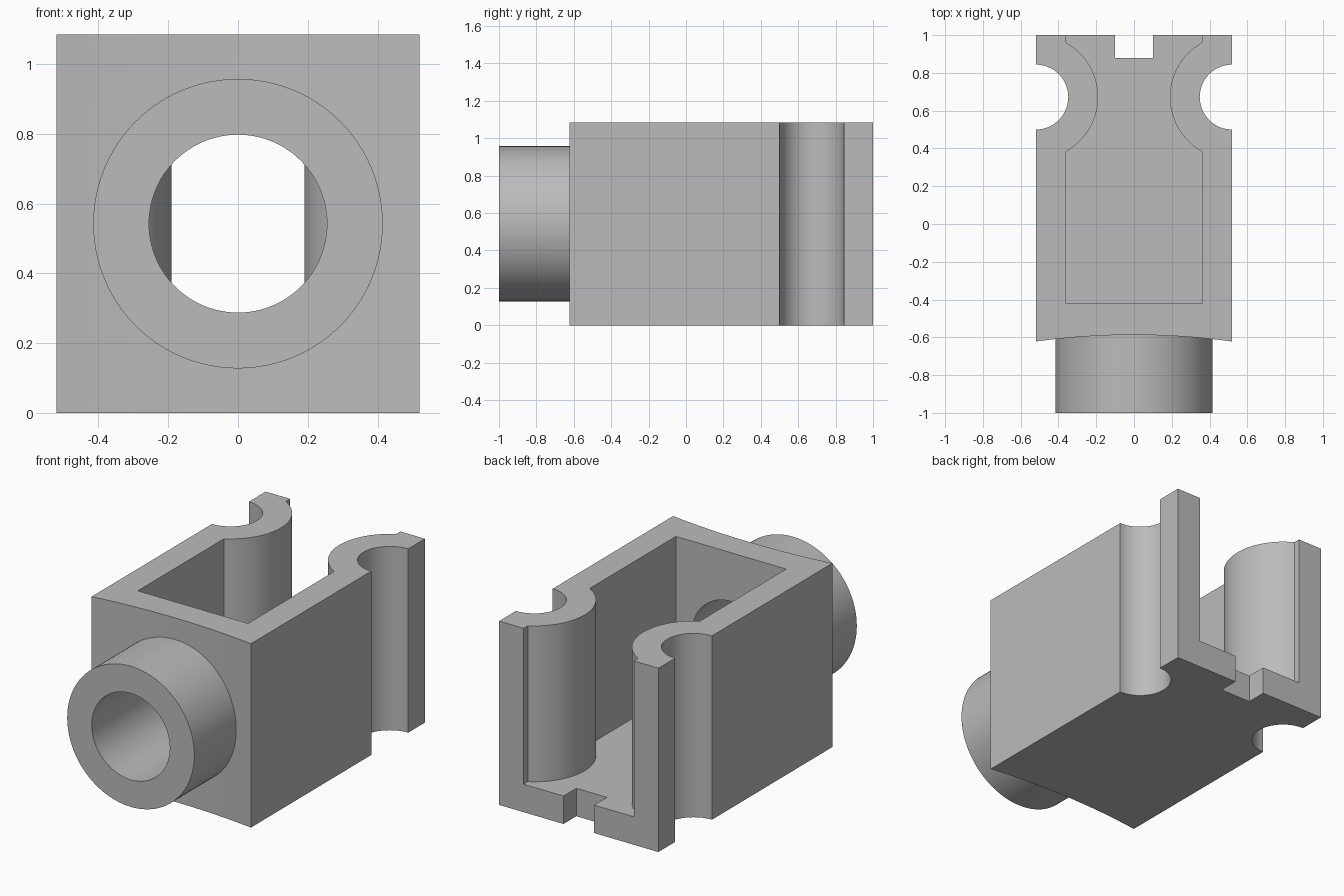
import bpy, bmesh, math
from mathutils import Matrix

HALF_W, HEIGHT, WALL, FLOOR = 0.52, 1.085, 0.16, 0.165
INNER = HALF_W - WALL
POST_Y, GROOVE_R, POST_R = 0.672, 0.172, 0.33
AXIS_Z = HEIGHT / 2

cube = bpy.data.objects.get("Cube")
if cube:
    bpy.data.objects.remove(cube, do_unlink=True)

grey = bpy.data.materials.new("plain grey")
grey.use_nodes = True
colour = (0.5, 0.5, 0.5, 1)
grey.diffuse_color = colour
grey.node_tree.nodes["Principled BSDF"].inputs["Base Color"].default_value = colour


def make_object(name, bm):
    bmesh.ops.recalc_face_normals(bm, faces=bm.faces)
    mesh = bpy.data.meshes.new(name)
    bm.to_mesh(mesh)
    bm.free()
    mesh.materials.append(grey)
    obj = bpy.data.objects.new(name, mesh)
    bpy.context.collection.objects.link(obj)
    return obj


def prism(name, outline, z0, z1):
    bm = bmesh.new()
    face = bm.faces.new([bm.verts.new((x, y, z0)) for x, y in outline])
    top = bmesh.ops.extrude_face_region(bm, geom=[face])["geom"]
    verts = [v for v in top if isinstance(v, bmesh.types.BMVert)]
    bmesh.ops.translate(bm, verts=verts, vec=(0, 0, z1 - z0))
    return make_object(name, bm)


def rod(name, radius, y0, y1):
    bm = bmesh.new()
    place = Matrix.Translation((0, (y0 + y1) / 2, AXIS_Z)) @ Matrix.Rotation(math.pi / 2, 4, "X")
    bmesh.ops.create_cone(bm, cap_ends=True, segments=96, radius1=radius,
                          radius2=radius, depth=y1 - y0, matrix=place)
    return make_object(name, bm)


def arc(cx, cy, r, start, end, steps):
    angles = [start + (end - start) * i / steps for i in range(steps + 1)]
    return [(cx + r * math.cos(a), cy + r * math.sin(a)) for a in angles]


def mirrored(right_half):
    return right_half + [(-x, y) for x, y in reversed(right_half)]


def combine(target, tool, operation):
    mod = target.modifiers.new(operation.lower(), "BOOLEAN")
    mod.operation, mod.solver, mod.object = operation, "EXACT", tool
    bpy.context.view_layer.objects.active = target
    bpy.ops.object.modifier_apply(modifier=mod.name)
    bpy.data.objects.remove(tool, do_unlink=True)


# Body outline: hollow-curved front, half-round side grooves, notch at the back
sag = 0.035
front_r = (HALF_W ** 2 + sag ** 2) / (2 * sag)
half_angle = math.asin(HALF_W / front_r)
up = math.pi / 2
front = arc(0, -0.587 - front_r, front_r, up - half_angle / 12, up - half_angle, 11)
groove = arc(HALF_W, POST_Y, GROOVE_R, 1.5 * math.pi, up, 40)
back = [(HALF_W, 1), (0.1, 1), (0.1, 0.88)]
body = prism("bracket_body", mirrored(front + groove + back), 0, HEIGHT)

# Spigot tube joined to the front wall
combine(body, rod("spigot", 0.415, -1, -0.5), "UNION")

# Cavity open at the top and back, narrowed by the round posts
swing = math.asin(WALL / POST_R)
post = arc(HALF_W, POST_Y, POST_R, 1.5 * math.pi - swing, up + swing, 48)
cavity = [(INNER, -0.42)] + post + [(INNER, 1.1)]
combine(body, prism("cavity_cutter", mirrored(cavity), FLOOR, HEIGHT + 0.1), "DIFFERENCE")

# Bore through the spigot into the cavity
combine(body, rod("bore_cutter", 0.255, -1.1, -0.3), "DIFFERENCE")

bpy.ops.object.select_all(action="DESELECT")
body.select_set(True)
bpy.context.view_layer.objects.active = body
bpy.ops.object.shade_smooth_by_angle(angle=math.radians(25))
